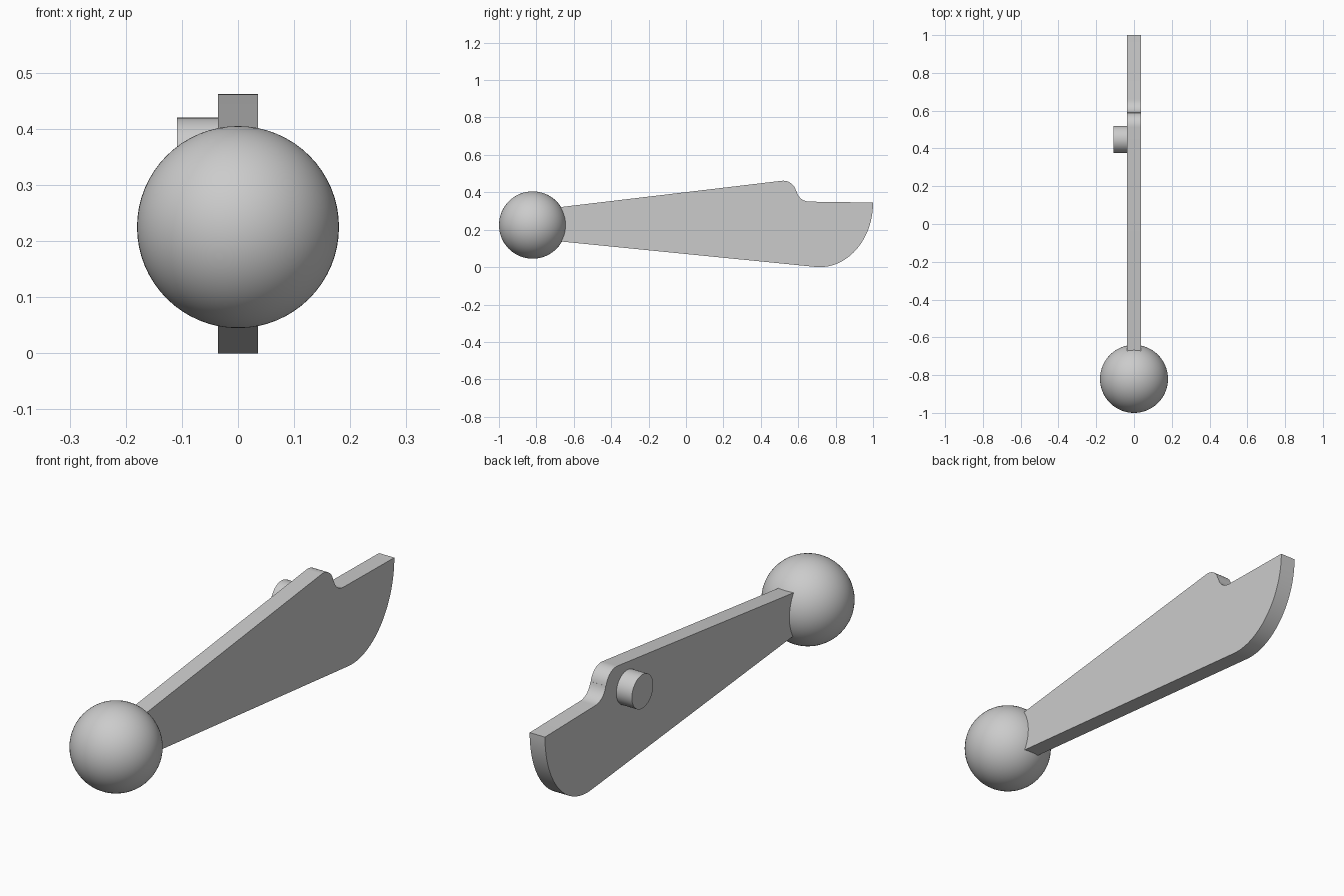
import bpy, bmesh
from math import sin, cos, radians, pi

cube = bpy.data.objects.get("Cube")
if cube:
    bpy.data.objects.remove(cube)

grey = bpy.data.materials.new("plain_grey")
grey.use_nodes = True
grey.diffuse_color = (0.6, 0.6, 0.6, 1)
grey.node_tree.nodes["Principled BSDF"].inputs["Base Color"].default_value = (0.6, 0.6, 0.6, 1)


def finish(obj, name):
    obj.name = obj.data.name = name
    obj.data.materials.append(grey)
    bpy.ops.object.select_all(action="DESELECT")
    obj.select_set(True)
    bpy.context.view_layer.objects.active = obj
    bpy.ops.object.shade_smooth_by_angle(angle=radians(30))


def arc(cy, cz, ry, rz, start, end, steps):
    angles = [radians(start + (end - start) * i / steps) for i in range(steps + 1)]
    return [(cy + ry * cos(a), cz + rz * sin(a)) for a in angles]


# Lever blade: tapered side profile with a stepped top and rounded tip
half = 0.036
profile = [(-0.78, 0.148), (-0.78, 0.308)]
profile += arc(0.52, 0.392, 0.07, 0.07, 97, 11, 10)
profile += arc(0.66, 0.42, 0.07, 0.07, 191, 270, 10)
profile += arc(0.715, 0.345, 0.285, 0.345, 0, -95, 28)
bm = bmesh.new()
side = bm.faces.new([bm.verts.new((-half, y, z)) for y, z in profile])
ext = bmesh.ops.extrude_face_region(bm, geom=[side])
bmesh.ops.translate(bm, vec=(2 * half, 0, 0),
                    verts=[v for v in ext["geom"] if isinstance(v, bmesh.types.BMVert)])
bmesh.ops.recalc_face_normals(bm, faces=bm.faces)
mesh = bpy.data.meshes.new("lever_blade")
bm.to_mesh(mesh)
bm.free()
blade = bpy.data.objects.new("lever_blade", mesh)
bpy.context.collection.objects.link(blade)
finish(blade, "lever_blade")

# Ball handle at the front end
bpy.ops.mesh.primitive_uv_sphere_add(segments=64, ring_count=32, radius=0.18,
                                     location=(0, -0.82, 0.225))
finish(bpy.context.object, "ball_handle")

# Pivot pin standing out from the right face
bpy.ops.mesh.primitive_cylinder_add(vertices=48, radius=0.072, depth=0.09,
                                    location=(-0.064, 0.448, 0.348), rotation=(0, pi / 2, 0))
finish(bpy.context.object, "pivot_pin")
